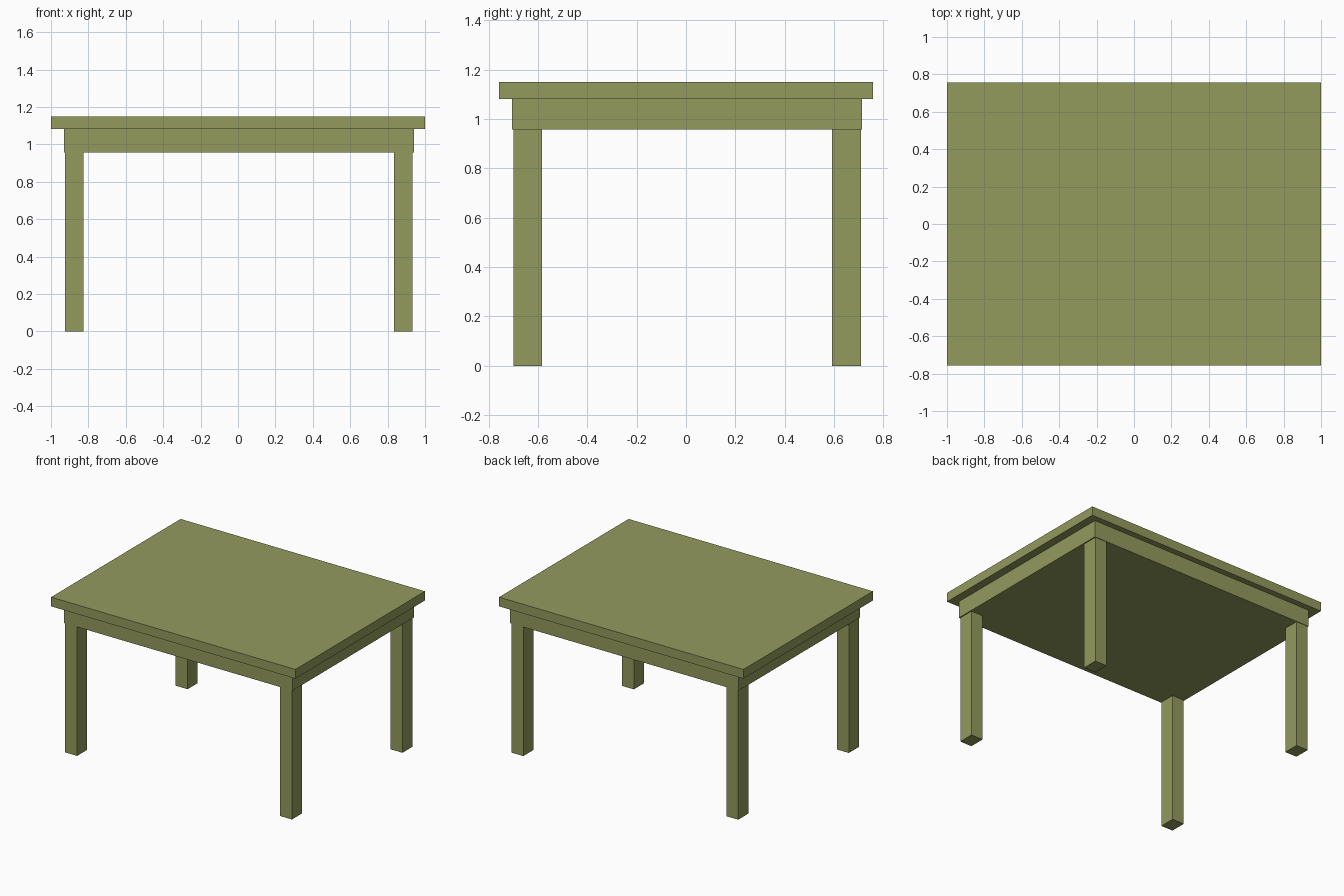
import bpy
from mathutils import Vector

cube = bpy.data.objects.get("Cube")
if cube:
    bpy.data.objects.remove(cube, do_unlink=True)

# Single olive paint
olive = bpy.data.materials.new("olive_green")
olive.use_nodes = True
colour = (0.29, 0.325, 0.11, 1)
olive.diffuse_color = colour
olive.node_tree.nodes["Principled BSDF"].inputs["Base Color"].default_value = colour


def box(name, low, high):
    """Axis-aligned box between two corners."""
    low, high = Vector(low), Vector(high)
    bpy.ops.mesh.primitive_cube_add(size=1)
    obj = bpy.context.object
    obj.name = obj.data.name = name
    for v in obj.data.vertices:
        v.co = (low + high) / 2 + v.co * (high - low)
    obj.data.materials.append(olive)
    return obj


TOP_Z, TOP_UNDER, APRON_UNDER = 1.15, 1.082, 0.957
LEG = (0.097, 0.117)

# Table top and the solid apron beneath it
box("table_top", (-1, -0.757, TOP_UNDER), (1, 0.757, TOP_Z))
box("apron", (-0.93, -0.705, APRON_UNDER), (0.94, 0.713, TOP_UNDER))

# Four rectangular legs, set just inside the apron corners
for side, x in (("right", -0.924), ("left", 0.835)):
    for end, y in (("front", -0.70), ("back", 0.592)):
        box(f"{end}_{side}_leg", (x, y, 0), (x + LEG[0], y + LEG[1], APRON_UNDER))
